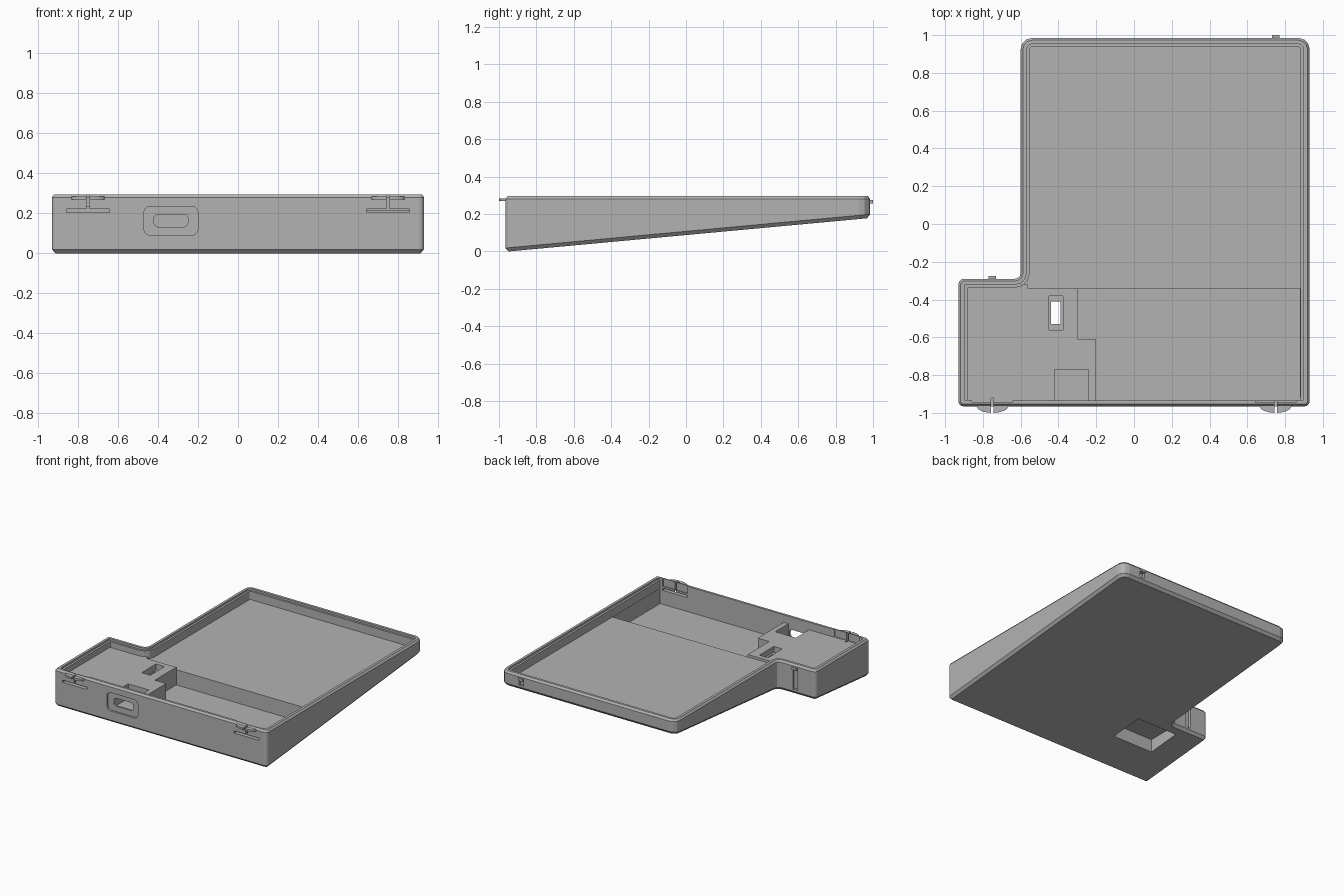
import bpy, math
from mathutils import Vector

if "Cube" in bpy.data.objects:
    bpy.data.objects.remove(bpy.data.objects["Cube"], do_unlink=True)

grey = bpy.data.materials.new("plain grey plastic")
grey.use_nodes = True
grey.diffuse_color = (0.45, 0.45, 0.45, 1)
grey.node_tree.nodes["Principled BSDF"].inputs["Base Color"].default_value = (0.45, 0.45, 0.45, 1)

RIM = 0.295
OVER = 0.4


def outline(corners, inset=0.0, steps=3):
    """Rounded counter-clockwise outline of right-angled corners (x, y, radius)."""
    pts = []
    for i, (x, y, r) in enumerate(corners):
        p = Vector((x, y))
        u = (p - Vector(corners[i - 1][:2])).normalized()
        v = (Vector(corners[(i + 1) % len(corners)][:2]) - p).normalized()
        convex = u.x * v.y - u.y * v.x > 0
        p += inset * Vector((-u.y - v.y, u.x + v.x))
        if r == 0:
            pts.append(p)
            continue
        r = max(r - inset, 0.006) if convex else r + inset
        c = p + r * (v - u)
        for k in range(steps + 1):
            a = math.pi / 2 * k / steps
            pts.append(c + r * (u * math.sin(a) - v * math.cos(a)))
    return pts


def loft(name, rings):
    """Closed solid through rings of equal length."""
    n = len(rings[0])
    faces = [tuple(reversed(range(n))), tuple(range(n * (len(rings) - 1), n * len(rings)))]
    for k in range(len(rings) - 1):
        for i in range(n):
            j = (i + 1) % n
            faces.append((k * n + i, k * n + j, (k + 1) * n + j, (k + 1) * n + i))
    mesh = bpy.data.meshes.new(name)
    mesh.from_pydata([tuple(p) for ring in rings for p in ring], [], faces)
    mesh.materials.append(grey)
    ob = bpy.data.objects.new(name, mesh)
    bpy.context.collection.objects.link(ob)
    return ob


def prism(name, pts, z0, z1):
    return loft(name, [[(p[0], p[1], z) for p in pts] for z in (z0, z1)])


def box(name, x0, x1, y0, y1, z0, z1):
    return prism(name, [(x0, y0), (x1, y0), (x1, y1), (x0, y1)], z0, z1)


def front_plug(name, x0, x1, z0, z1, r, y0, y1):
    """Rounded rectangle in the front plane, pushed along y."""
    pts = outline([(x0, z0, r), (x1, z0, r), (x1, z1, r), (x0, z1, r)])
    return loft(name, [[(p.x, y, p.y) for p in pts] for y in (y1, y0)])


def combine(tool, operation="DIFFERENCE"):
    mod = tray.modifiers.new(tool.name, "BOOLEAN")
    mod.operation, mod.solver, mod.object = operation, "EXACT", tool
    bpy.context.view_layer.objects.active = tray
    bpy.ops.object.modifier_apply(modifier=mod.name)
    bpy.data.objects.remove(tool, do_unlink=True)


# Wedge body: L-shaped outline, sloping underside, chamfered edges
L = [(-0.93, -0.965, 0.025), (0.93, -0.965, 0.025), (0.93, 0.985, 0.06),
     (-0.6, 0.985, 0.06), (-0.6, -0.29, 0.03), (-0.93, -0.29, 0.03)]


def under(y):
    return (y + 0.945) * 0.0925


side, chamfer = outline(L), outline(L, 0.018)
tray = loft("wedge_tray", [
    [(p.x, p.y, under(p.y)) for p in chamfer],
    [(p.x, p.y, under(p.y) + 0.02) for p in side],
    [(p.x, p.y, RIM - 0.015) for p in side],
    [(p.x, p.y, RIM) for p in outline(L, 0.012)]])

# Rim ledge, main cavity and the deeper front compartment
combine(prism("ledge_cut", outline(L, 0.032), RIM - 0.015, OVER))
combine(prism("cavity_cut", outline(L, 0.048), 0.215, OVER))
combine(box("front_cut", -0.88, 0.88, -0.935, -0.342, 0.095, OVER))

# Raised platform in the left front corner
combine(prism("platform", [(-0.9, -0.95), (-0.2, -0.95), (-0.2, -0.61), (-0.3, -0.61),
                           (-0.3, -0.342), (-0.56, -0.342), (-0.56, -0.32), (-0.9, -0.32)],
              0.06, 0.235), "UNION")
combine(box("connector_cut", -0.42, -0.24, -0.935, -0.77, 0.12, OVER))

# Switch recess, slot, and finger pocket underneath
combine(box("pocket_cut", -0.7, -0.35, -0.64, -0.37, -0.1, 0.13))
combine(box("switch_cut", -0.45, -0.375, -0.56, -0.38, 0.19, OVER))
combine(box("slot_cut", -0.44, -0.39, -0.53, -0.41, 0.1, OVER))

# Cable port in the front wall
combine(front_plug("port_recess_cut", -0.47, -0.2, 0.09, 0.235, 0.03, -1.0, -0.95))
combine(front_plug("port_hole_cut", -0.42, -0.25, 0.132, 0.195, 0.02, -1.0, -0.9))

# Front latches: thumb lip, thinned wall and T-shaped slit
for cx in (-0.75, 0.75):
    arc = [(cx - 0.083 * math.cos(math.pi * k / 12),
            -0.966 - 0.034 * math.sin(math.pi * k / 12)) for k in range(13)]
    lip = prism("thumb_lip", arc + [(cx + 0.083, -0.955), (cx - 0.083, -0.955)], 0.269, 0.284)
    combine(lip, "UNION")
    combine(box("thin_wall_cut", cx - 0.108, cx + 0.108, -0.945, -0.92, 0.236, OVER))
    combine(box("slit_cut", cx - 0.007, cx + 0.007, -1.02, -0.92, 0.215, OVER))
    combine(box("slit_base_cut", cx - 0.108, cx + 0.108, -1.02, -0.92, 0.205, 0.222))

# Rear catches: shallow groove with a small nub above it
for cx, y in ((0.75, 0.985), (-0.75, -0.29)):
    combine(box("catch_groove_cut", cx - 0.02, cx + 0.02, y - 0.018, y + 0.02, under(y) + 0.035, 0.255))
    combine(box("catch_nub", cx - 0.02, cx + 0.02, y - 0.02, y + 0.015, 0.255, 0.276), "UNION")
